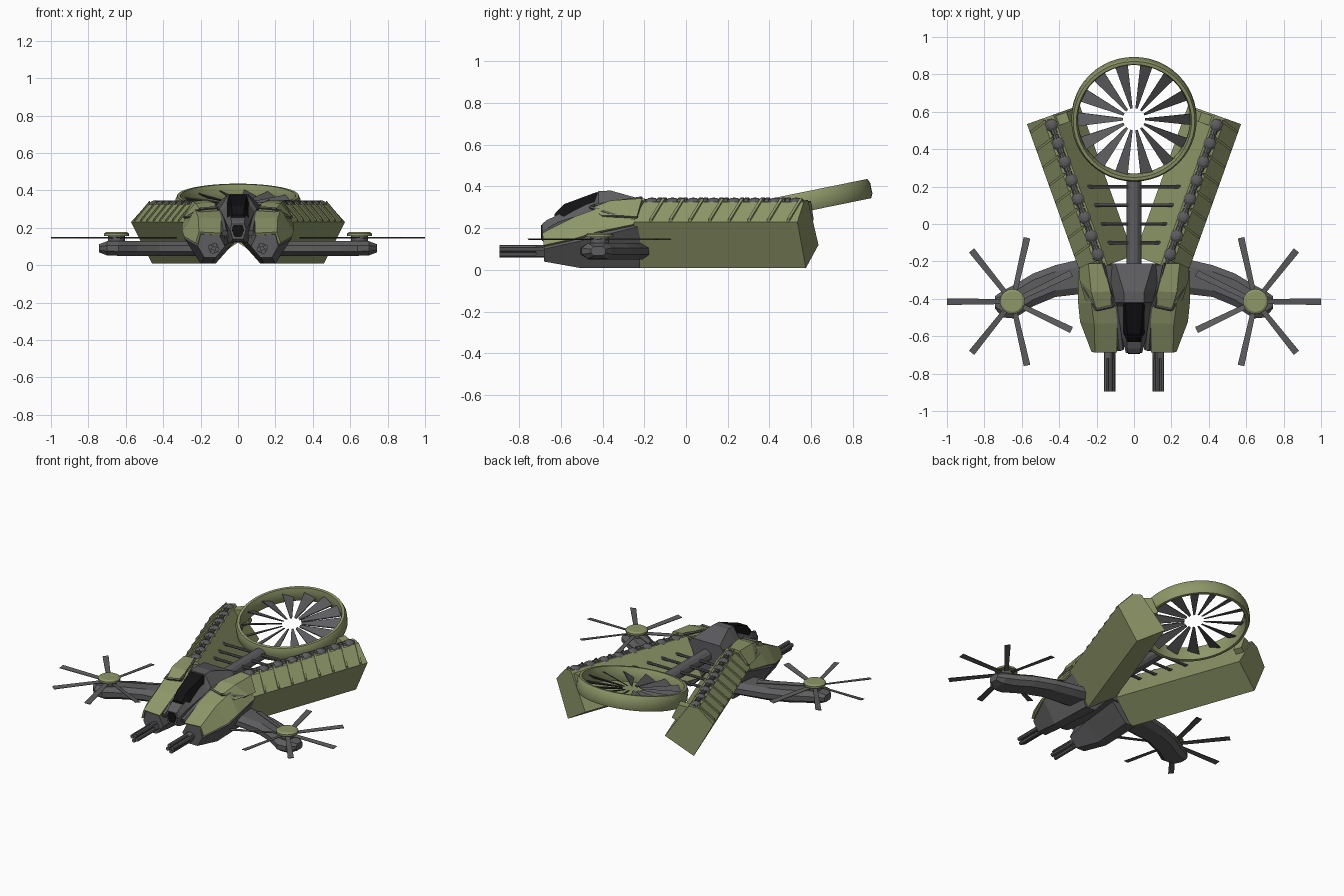
import bpy, bmesh, math
from mathutils import Vector, Matrix

if "Cube" in bpy.data.objects:
    bpy.data.objects.remove(bpy.data.objects["Cube"])


def material(name, col):
    m = bpy.data.materials.new(name)
    m.diffuse_color = (*col, 1)
    m.use_nodes = True
    m.node_tree.nodes["Principled BSDF"].inputs["Base Color"].default_value = m.diffuse_color
    return m


GREEN = material("olive", (0.27, 0.31, 0.14))
GREY = material("dark_grey", (0.11, 0.11, 0.115))
BLACK = material("glass", (0.006, 0.006, 0.007))


def finish(name, bm, mat, mirror, smooth=False):
    bmesh.ops.recalc_face_normals(bm, faces=bm.faces)
    me = bpy.data.meshes.new(name)
    bm.to_mesh(me)
    bm.free()
    me.materials.append(mat)
    ob = bpy.data.objects.new(name, me)
    bpy.context.collection.objects.link(ob)
    if smooth:
        bpy.ops.object.select_all(action='DESELECT')
        ob.select_set(True)
        bpy.context.view_layer.objects.active = ob
        bpy.ops.object.shade_smooth_by_angle(angle=math.radians(30))
    if mirror:
        ob.modifiers.new("mirror", 'MIRROR').use_mirror_merge = False
    return ob


def add_loft(bm, rings, closed=False):
    vs = [[bm.verts.new(p) for p in r] for r in rings]
    n = len(vs[0])
    for a, b in zip(vs, vs[1:] + (vs[:1] if closed else [])):
        for i in range(n):
            bm.faces.new((a[i], a[(i + 1) % n], b[(i + 1) % n], b[i]))
    if not closed:
        bm.faces.new(vs[0])
        bm.faces.new(vs[-1])


def loft(name, rings, mat, mirror=True):
    bm = bmesh.new()
    add_loft(bm, rings)
    return finish(name, bm, mat, mirror)


def add_rod(bm, a, b, r0, r1=None, n=8):
    a, b = Vector(a), Vector(b)
    q = (b - a).to_track_quat('Z', 'Y')
    r1 = r0 if r1 is None else r1
    add_loft(bm, [[p + q @ Vector((r * math.cos(k * math.tau / n), r * math.sin(k * math.tau / n), 0))
                   for k in range(n)] for p, r in ((a, r0), (b, r1))])


def sheet(name, rows, mat, thick):
    bm = bmesh.new()
    vs = [[bm.verts.new(p) for p in r] for r in rows]
    for a, b in zip(vs, vs[1:]):
        for i in range(len(a) - 1):
            bm.faces.new((a[i], a[i + 1], b[i + 1], b[i]))
    ob = finish(name, bm, mat, True)
    s = ob.modifiers.new("thickness", 'SOLIDIFY')
    s.thickness, s.offset = thick, 0


def sym(y, pts):
    """Symmetric cross-section from half-width / height pairs."""
    return [(w, y, z) for w, z in pts] + [(-w, y, z) for w, z in reversed(pts)]


# Splayed rear booms
def B(t, u, z):
    return (0.143 + 0.337 * t + 0.941 * u, -0.22 + 0.941 * t - 0.337 * u, z)


section = [(0.15, 0.23), (0.06, 0.325), (0.0, 0.335), (-0.15, 0.12), (0.03, 0.008)]
loft("boom", [[B(t, u, z) for u, z in section] for t in (0, 0.855)], GREEN)

# Ribs across the sloping boom top, and bracket at the rear
bm = bmesh.new()
for i in range(9):
    t = 0.03 + i * 0.1
    add_loft(bm, [[B(t - d + s, u, z) for s, z in ((0, z0 - .01), (.014, z0 - .01), (.014, z0 + .01), (0, z0 + .01))]
                  for u, z0, d in ((0.05, 0.333, 0), (0.147, 0.235, 0.03))])
finish("boom_rib", bm, GREEN, True)
loft("boom_bracket", [[B(t, u, z) for u, z in ((-0.01, 0.32), (-0.07, 0.33), (-0.11, 0.24), (-0.07, 0.22))]
                      for t in (0.79, 0.845)], GREEN)

# Row of domes with links between
bm = bmesh.new()
for i in range(8):
    c = Vector(B(0.07 + 0.105 * i, 0.027, 0.322))
    bmesh.ops.create_uvsphere(bm, u_segments=10, v_segments=6, radius=1, matrix=Matrix.Translation(c)
                              @ Matrix.Rotation(0.34, 4, 'Z').inverted() @ Matrix.Diagonal((0.036, 0.038, 0.025, 1)))
    if i < 7:
        for k in (0.04, 0.065):
            add_rod(bm, B(0.06 + .105 * i + k, 0.027, .328), B(0.08 + .105 * i + k, 0.027, .328), 0.018)
add_rod(bm, B(0.02, 0.027, 0.328), B(0.84, 0.027, 0.328), 0.011)
finish("boom_domes", bm, GREY, True)

# Front nacelles
nac = [(-0.68, [(.10, .16), (.2, .165), (.215, .1), (.18, .04), (.12, .04), (.07, .1)]),
       (-0.5, [(.08, .25), (.2, .26), (.285, .14), (.2, .008), (.14, .008), (.05, .12)]),
       (-0.22, [(.08, .315), (.22, .315), (.285, .21), (.19, .008), (.12, .008), (.02, .12)])]
loft("nacelle", [[(x, y, z) for x, z in pts] for y, pts in nac], GREY)

# Armour plates over the nacelles
sheet("front_armour", [
    [(.09, -.685, .165), (.205, -.685, .172), (.222, -.68, .115)],
    [(.09, -.53, .242), (.21, -.53, .25), (.283, -.52, .15)],
    [(.10, -.42, .285), (.225, -.42, .29), (.293, -.42, .18)],
    [(.16, -.24, .31), (.245, -.24, .305), (.293, -.25, .215)]], GREEN, 0.014)
sheet("upper_armour", [
    [(.11, -.43, .298), (.2, -.45, .29), (.255, -.4, .255)],
    [(.125, -.36, .325), (.225, -.36, .325), (.283, -.3, .255)],
    [(.165, -.21, .338), (.24, -.21, .335), (.287, -.235, .25)]], GREEN, 0.018)
bm = bmesh.new()
for a, b in (((.11, -.44, .308), (.2, -.46, .3)), ((.2, -.46, .3), (.275, -.33, .258)),
             ((.11, -.44, .308), (.165, -.21, .345)), ((.275, -.33, .258), (.285, -.23, .258))):
    add_rod(bm, a, b, 0.008, n=4)
add_rod(bm, (.07, -.67, .17), (.095, -.4, .285), 0.018, n=6)
finish("armour_trim", bm, GREY, True)

# Cockpit, canopy and chin window
loft("cockpit", [sym(y, p) for y, p in (
    (-.69, [(.034, .22), (.043, .19), (.028, .14)]),
    (-.665, [(.036, .24), (.05, .2), (.035, .125)]),
    (-.61, [(.042, .265), (.065, .23), (.045, .12)]),
    (-.44, [(.06, .325), (.09, .285), (.06, .12)]),
    (-.42, [(.052, .378), (.1, .3), (.065, .12)]),
    (-.36, [(.055, .38), (.115, .3), (.07, .12)]),
    (-.21, [(.1, .338), (.145, .28), (.08, .13)]))], GREY, False)
loft("canopy", [sym(y, p) for y, p in (
    (-.63, [(.03, .268), (.038, .255)]),
    (-.585, [(.035, .315), (.058, .255)]),
    (-.425, [(.047, .374), (.068, .305)]))], BLACK, False)
loft("chin_window", [sym(y, p) for y, p in (
    (-.694, [(.022, .215), (.033, .19), (.018, .15)]),
    (-.67, [(.024, .22), (.035, .19), (.02, .15)]))], BLACK, False)

# Four-barrel guns
bm = bmesh.new()
for dx, dz in ((.018, .006), (-.018, -.006), (-.006, .018), (.006, -.018)):
    add_rod(bm, (.13 + dx, -.66, .09 + dz), (.13 + dx, -.895, .09 + dz), 0.0125)
add_rod(bm, (.13, -.67, .09), (.13, -.72, .09), 0.028)
finish("gun_barrels", bm, GREY, True)

# Curved side arms
rings = []
for x, y0, y1, h in ((.2, -.37, -.17, .04), (.29, -.375, -.19, .04), (.42, -.39, -.22, .04), (.54, -.44, -.265, .04),
                     (.64, -.505, -.325, .04), (.7, -.5, -.355, .038), (.742, -.455, -.385, .022)):
    c = (y1 - y0) * 0.2
    rings.append([(x, y, .09 + z) for y, z in (
        (y0, h * .4), (y0 + c, h), (y1 - c, h), (y1, h * .4),
        (y1, -h * .4), (y1 - c, -h), (y0 + c, -h), (y0, -h * .4))])
loft("side_arm", rings, GREY)

# Side rotors
hub = Vector((.65, -.415, .147))
bm = bmesh.new()
add_rod(bm, hub - Vector((0, 0, .03)), hub + Vector((0, 0, .012)), 0.045, n=12)
for k in range(7):
    m = Matrix.Translation(hub) @ Matrix.Rotation(k * math.tau / 7, 4, 'Z')
    add_loft(bm, [[m @ Vector((r, y, z)) for y, z in ((-w, -.004), (w, .001), (w, .004), (-w, -.001))]
                  for r, w in ((.03, .013), (.35, .018))])
finish("side_rotor_blades", bm, GREY, True)
bm = bmesh.new()
add_rod(bm, hub + Vector((0, 0, .01)), hub + Vector((0, 0, .022)), 0.067, n=20)
add_rod(bm, hub + Vector((0, 0, .022)), hub + Vector((0, 0, .03)), 0.067, 0.055, n=20)
finish("side_rotor_cap", bm, GREEN, True)

# Tilted rear fan: shroud and blades
tilt = Matrix.Translation((0, .56, .325)) @ Matrix.Rotation(math.radians(11.5), 4, 'X')
prof = [(.335, .025), (.335, -.025), (.325, -.047), (.308, -.047), (.3, -.02), (.3, .02), (.308, .047), (.325, .047)]
bm = bmesh.new()
add_loft(bm, [[tilt @ Vector((r * math.cos(a), r * math.sin(a), z)) for r, z in prof]
              for a in (k * math.tau / 48 for k in range(48))], closed=True)
finish("fan_shroud", bm, GREEN, False, smooth=True)
bm = bmesh.new()
for k in range(14):
    m = tilt @ Matrix.Rotation(k * math.tau / 14, 4, 'Z')
    add_loft(bm, [[m @ Vector((r, y, z)) for y, z in ((-w, -w * .5 - .003), (w, w * .5 - .003),
                                                     (w, w * .5 + .003), (-w, -w * .5 + .003))]
                  for r, w in ((.06, .006), (.302, .034))])
finish("fan_blades", bm, GREY, False)

# Centre spine with cross rods
bm = bmesh.new()
add_rod(bm, (0, -.23, .25), (0, .25, .25), 0.04, n=12)
for y, x in ((.2, .25), (.1, .21), (0, .19), (-.1, .16)):
    add_rod(bm, (-x, y, .265), (x, y, .265), 0.009)
finish("spine", bm, GREY, False)
